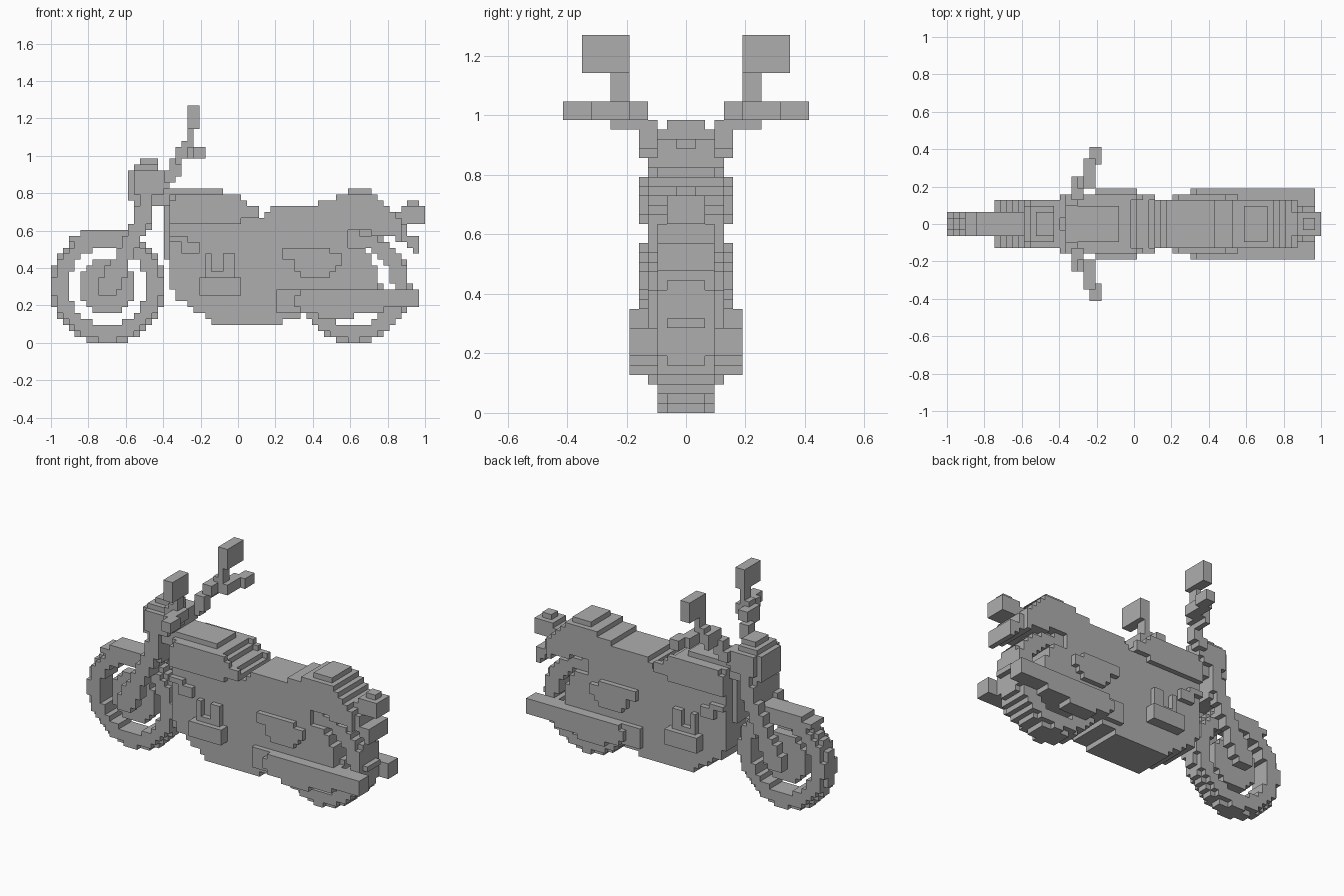
import bpy
import bmesh

UNIT = 2 / 63  # edge length of one block

cube = bpy.data.objects.get("Cube")
if cube:
    bpy.data.objects.remove(cube, do_unlink=True)

grey = bpy.data.materials.new("plain grey")
grey.use_nodes = True
grey.diffuse_color = (0.42, 0.42, 0.42, 1)
grey.node_tree.nodes["Principled BSDF"].inputs["Base Color"].default_value = grey.diffuse_color


# Side profiles are sets of block cells (x, z)
def rect(x0, x1, z0, z1):
    return {(x, z) for x in range(x0, x1) for z in range(z0, z1)}


def steps(start, spans):
    """Stepped profile: each span runs up to end, from bottom to top."""
    cells = set()
    for end, bottom, top in spans:
        cells |= rect(start, end, bottom, top)
        start = end
    return cells


def disc(cx, cz, radius):
    return {(x, z) for x in range(64) for z in range(41)
            if (x + 0.5 - cx) ** 2 + (z + 0.5 - cz) ** 2 <= radius ** 2}


def extrude(bm, cells, y0, y1):
    """Extrude a block profile across y, skipping the inner walls."""
    def quad(*corners):
        bm.faces.new([bm.verts.new((x * UNIT - 1, y * UNIT, z * UNIT)) for x, y, z in corners])

    for x, z in cells:
        ring = [(x, z), (x + 1, z), (x + 1, z + 1), (x, z + 1)]
        quad(*[(a, y0, b) for a, b in ring])
        quad(*[(a, y1, b) for a, b in reversed(ring)])
        around = [(x, z - 1), (x + 1, z), (x, z + 1), (x - 1, z)]
        for n, neighbour in enumerate(around):
            if neighbour not in cells:
                (ax, az), (bx, bz) = ring[n], ring[(n + 1) % 4]
                quad((ax, y0, az), (ax, y1, az), (bx, y1, bz), (bx, y0, bz))


def finish(name, bm):
    bmesh.ops.remove_doubles(bm, verts=bm.verts, dist=UNIT / 100)
    bmesh.ops.dissolve_limit(bm, angle_limit=0.01, verts=bm.verts, edges=bm.edges)
    mesh = bpy.data.meshes.new(name)
    bm.to_mesh(mesh)
    bm.free()
    mesh.materials.append(grey)
    bpy.context.collection.objects.link(bpy.data.objects.new(name, mesh))


def centred(name, cells, half):
    bm = bmesh.new()
    extrude(bm, cells, -half, half)
    finish(name, bm)


def paired(name, cells, inner, outer):
    for side, y0, y1 in (("left", inner, outer), ("right", -outer, -inner)):
        bm = bmesh.new()
        extrude(bm, cells, y0, y1)
        finish(side + "_" + name, bm)


# Wheels: rounded tyre ring and hub disc
for label, cx, half in (("front", 9.5, 2), ("rear", 51, 3)):
    hole = disc(cx, 9.5, 6.5)
    centred(label + "_tyre_tread", disc(cx, 9.5, 9.5) - hole, half - 1)
    centred(label + "_tyre_wall", disc(cx, 9.5, 9.1) - hole, half)
    centred(label + "_hub", disc(cx, 9.5, 4.6), half - 1)

# Front mudguard
centred("front_mudguard", rect(5, 14, 18, 19) | rect(3, 14, 17, 18), 2)

# Fork: slanted legs down to the axle
fork = steps(8, [(9, 8, 11), (10, 8, 13), (11, 8, 14), (12, 9, 16), (13, 11, 18),
                 (14, 14, 20), (15, 16, 23), (16, 18, 25), (17, 20, 25)])
paired("fork_leg", fork, 2, 4)
centred("fork_bridge", rect(14, 17, 19, 25), 3)
centred("steering_clamp", rect(17, 20, 23, 28), 3)

# Headlight with clipped corners
centred("headlight_shell", rect(14, 19, 25, 29), 4)
centred("headlight_lens", rect(13, 19, 24, 29) | rect(14, 18, 29, 30), 3)
centred("headlight_cap", rect(15, 18, 30, 31), 2)

# Main body: engine, frame and seat in one stepped profile
body = steps(20, [(21, 9, 25), (23, 7, 25), (24, 6, 25), (26, 5, 25), (27, 4, 25),
                  (31, 3, 25), (32, 3, 24), (34, 3, 23), (35, 3, 22), (36, 3, 21),
                  (37, 3, 22), (39, 3, 23), (42, 4, 23), (45, 5, 23), (48, 5, 24),
                  (50, 5, 25), (53, 5, 16), (54, 5, 15), (55, 5, 13), (56, 6, 9)])
centred("body", body, 4)
centred("neck", rect(19, 20, 14, 26), 2)
centred("tank_top", rect(20, 29, 25, 26), 3)

# Tail and rear mudguard curving down behind the seat
tail = steps(50, [(54, 19, 25), (55, 18, 25), (56, 18, 24), (57, 18, 23),
                  (58, 18, 22), (59, 17, 21)])
centred("tail", tail, 4)
centred("rear_mudguard", steps(59, [(60, 17, 20), (61, 16, 18), (62, 15, 18)]), 3)
centred("seat_hump", rect(50, 54, 25, 26), 3)
centred("tail_light", rect(59, 63, 20, 23) | rect(57, 59, 20, 22), 2)
centred("tail_light_cap", rect(60, 62, 23, 24), 1)

# Raised side panels
tank = steps(20, [(21, 20, 24), (26, 20, 25), (32, 20, 25), (33, 21, 24), (35, 21, 23)])
paired("tank_panel", tank, 4, 5)
paired("horn", rect(22, 25, 15, 17) | rect(20, 23, 17, 18), 4, 5)
cover = steps(39, [(41, 14, 16), (42, 12, 16), (47, 11, 16), (48, 12, 15), (49, 13, 15)])
paired("side_cover", cover, 4, 5)

# Crankcase with two upright pipes
paired("crankcase", rect(25, 32, 8, 11), 4, 6)
paired("engine_pipes", rect(26, 27, 11, 15) | rect(29, 31, 11, 15) | rect(27, 29, 11, 12), 4, 5)

# Exhausts
paired("exhaust_joint", rect(38, 42, 5, 9), 4, 5)
muffler = steps(41, [(42, 6, 8), (45, 5, 9), (51, 4, 9), (56, 5, 9), (62, 6, 9)])
paired("muffler", muffler, 3, 6)

# Handlebars stepping outward, with grips and mirrors
paired("bar_root", rect(18, 20, 26, 29), 1, 4)
paired("bar_riser", rect(20, 22, 28, 31) | rect(19, 21, 27, 29), 3, 5)
paired("bar_bend", rect(21, 23, 31, 33) | rect(21, 22, 30, 31), 4, 8)
paired("bar", rect(23, 25, 31, 33), 6, 11)
paired("grip", rect(25, 26, 31, 33) | rect(24, 25, 31, 33), 10, 13)
paired("mirror_stem", rect(22, 24, 31, 34) | rect(23, 24, 34, 36), 6, 8)
paired("mirror", rect(23, 25, 36, 40), 6, 11)
